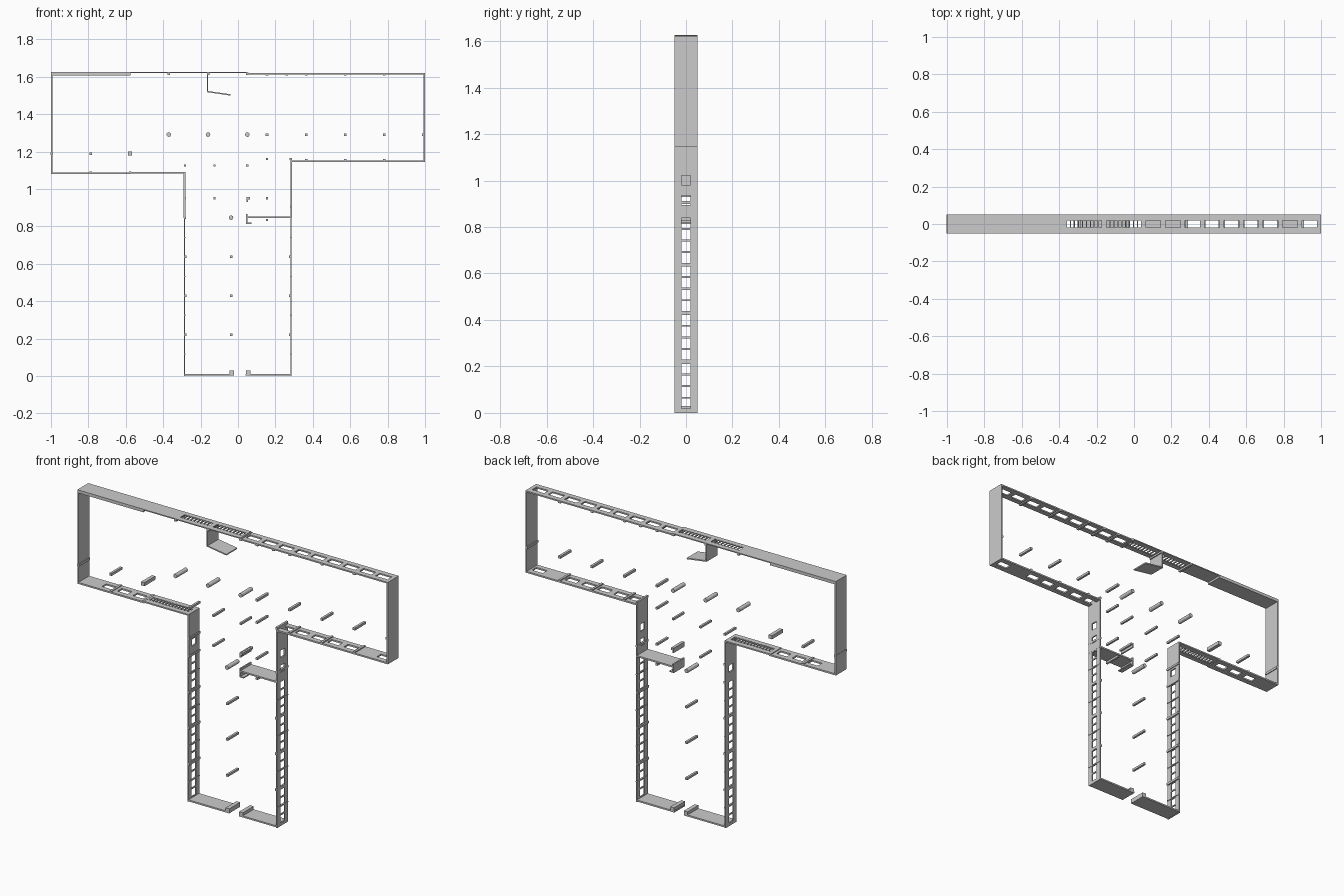
import bpy, bmesh, math
from mathutils import Matrix, Vector

if "Cube" in bpy.data.objects:
    bpy.data.objects.remove(bpy.data.objects["Cube"])

D = 0.05    # half depth of every wall
W = 0.02    # half depth of the window openings


def finish(name, bm):
    me = bpy.data.meshes.new(name)
    bm.to_mesh(me)
    bm.free()
    ob = bpy.data.objects.new(name, me)
    bpy.context.collection.objects.link(ob)
    return ob


def add_box(bm, x0, x1, z0, z1, y0=-D, y1=D):
    m = Matrix.Translation(((x0 + x1) / 2, (y0 + y1) / 2, (z0 + z1) / 2)) \
        @ Matrix.Diagonal((x1 - x0, y1 - y0, z1 - z0, 1))
    bmesh.ops.create_cube(bm, size=1, matrix=m)


def wall(name, x0, x1, z0, z1, openings=()):
    """Wall slab; openings are (start, end) intervals along its long direction."""
    bm = bmesh.new()
    along_x = (x1 - x0) > (z1 - z0)

    def part(a, b, y0, y1):
        if along_x:
            add_box(bm, a, b, z0, z1, y0, y1)
        else:
            add_box(bm, x0, x1, a, b, y0, y1)

    s, e = (x0, x1) if along_x else (z0, z1)
    if openings:
        part(s, e, -D, -W)
        part(s, e, W, D)
        for a, b in sorted(openings):
            part(s, a, -W, W)
            s = b
        part(s, e, -W, W)
    else:
        part(s, e, -D, D)
    return finish(name, bm)


def row(start, end, n, bar):
    """n equal openings between start and end, separated by bars."""
    p = (end - start) / n
    return [(start + i * p + bar / 2, start + (i + 1) * p - bar / 2) for i in range(n)]


def at(centres, w):
    return [(c - w / 2, c + w / 2) for c in centres]


def bars(name, spots, size):
    bm = bmesh.new()
    h = size / 2
    for x, z in spots:
        add_box(bm, x - h, x + h, z - h, z + h)
    return finish(name, bm)


# Crossbar: upper edge
wall("upper_wall_left", -1, -0.575, 1.608, 1.626)
wall("upper_wall_middle", -0.575, 0.05, 1.62, 1.626,
     row(-0.36, -0.17, 9, 0.006) + row(-0.15, 0.04, 9, 0.006))
wall("upper_wall_right", 0.05, 1, 1.613, 1.621,
     at([0.104 + 0.1043 * i for i in range(9)], 0.078))

# Crossbar: ends and lower edge
wall("left_end_wall", -1, -0.993, 1.079, 1.626)
wall("right_end_wall", 0.991, 1, 1.145, 1.621)
wall("lower_wall_left", -1, -0.57, 1.079, 1.088, at([-0.83, -0.73, -0.63], 0.065))
wall("lower_wall_left_slats", -0.57, -0.283, 1.083, 1.091, row(-0.56, -0.3, 13, 0.006))
wall("lower_wall_right", 0.28, 1, 1.144, 1.153,
     at([0.317, 0.417, 0.521, 0.625, 0.73, 0.943], 0.07))

# Stem
bays = sum((row(z, z + 0.2, 4, 0.008) for z in (0.015, 0.225, 0.435, 0.642)), [])
wall("stem_left_upper", -0.291, -0.282, 0.845, 1.09, [(0.895, 0.935)])
wall("stem_right_upper", 0.28, 0.288, 0.845, 1.16, [(0.895, 0.935), (0.98, 1.022)])
wall("stem_left_windows", -0.29, -0.284, 0.0, 0.845, bays)
wall("stem_right_windows", 0.281, 0.287, 0.0, 0.845, bays)
wall("stem_base_left", -0.29, -0.022, 0.003, 0.012)
wall("stem_base_right", 0.04, 0.287, 0.003, 0.012)
bm = bmesh.new()
for x in (-0.033, 0.054):
    add_box(bm, x - 0.012, x + 0.012, 0.004, 0.03)
finish("entrance_posts", bm)

# Stem window mullions
bm = bmesh.new()
for x in (-0.285, 0.284):
    for z in (0.117, 0.325, 0.532, 0.74):
        add_box(bm, x - 0.005, x + 0.005, z - 0.003, z + 0.003)
finish("mullions", bm)

# Inner room partition
wall("partition", 0.045, 0.285, 0.844, 0.853)
wall("partition_end", 0.044, 0.052, 0.816, 0.866)
wall("partition_foot", 0.044, 0.072, 0.814, 0.82)
wall("partition_jamb", 0.045, 0.053, 0.93, 0.958)

# Hanging panel with tilted leaf
wall("hanging_panel", -0.167, -0.16, 1.518, 1.622)
a, b = Vector((-0.163, 0, 1.521)), Vector((-0.04, 0, 1.503))
bm = bmesh.new()
m = Matrix.Translation((a + b) / 2) \
    @ Matrix.Rotation(-math.atan2(b.z - a.z, b.x - a.x), 4, 'Y') \
    @ Matrix.Diagonal(((b - a).length, 2 * D, 0.007, 1))
bmesh.ops.create_cube(bm, size=1, matrix=m)
finish("tilted_leaf", bm)

# Round columns
bm = bmesh.new()
for x, z in ((-0.37, 1.291), (-0.16, 1.291), (0.05, 1.291), (-0.037, 0.847)):
    m = Matrix.Translation((x, 0, z)) @ Matrix.Rotation(math.pi / 2, 4, 'X')
    bmesh.ops.create_cone(bm, cap_ends=True, segments=16, radius1=0.012,
                          radius2=0.012, depth=2 * D, matrix=m)
finish("round_columns", bm)

# Square columns
bars("crossbar_columns", [(x, 1.291) for x in (0.155, 0.365, 0.573, 0.781, 0.992)]
     + [(-0.787, 1.189), (-0.995, 1.189)], 0.014)
bars("large_column", [(-0.578, 1.19)], 0.021)
bars("junction_columns", [(-0.283, 1.126), (-0.125, 1.126), (0.05, 1.126), (0.155, 1.161),
     (0.282, 1.161), (-0.283, 0.951), (-0.125, 0.951), (0.057, 0.951), (0.155, 0.951),
     (0.283, 0.905), (-0.284, 0.847), (0.155, 0.834)], 0.012)
bars("stem_columns", [(x, z) for x in (-0.283, -0.036, 0.28)
                      for z in (0.22, 0.43, 0.637)], 0.013)
bars("upper_wall_columns", [(x, 1.617) for x in (-0.37, -0.16, 0.05)]
     + [(x, 1.613) for x in (0.155, 0.26, 0.365, 0.573, 0.781)], 0.014)
bars("lower_wall_columns", [(x, 1.153) for x in (0.365, 0.573, 0.781)]
     + [(-0.787, 1.086), (-0.575, 1.086)], 0.013)
